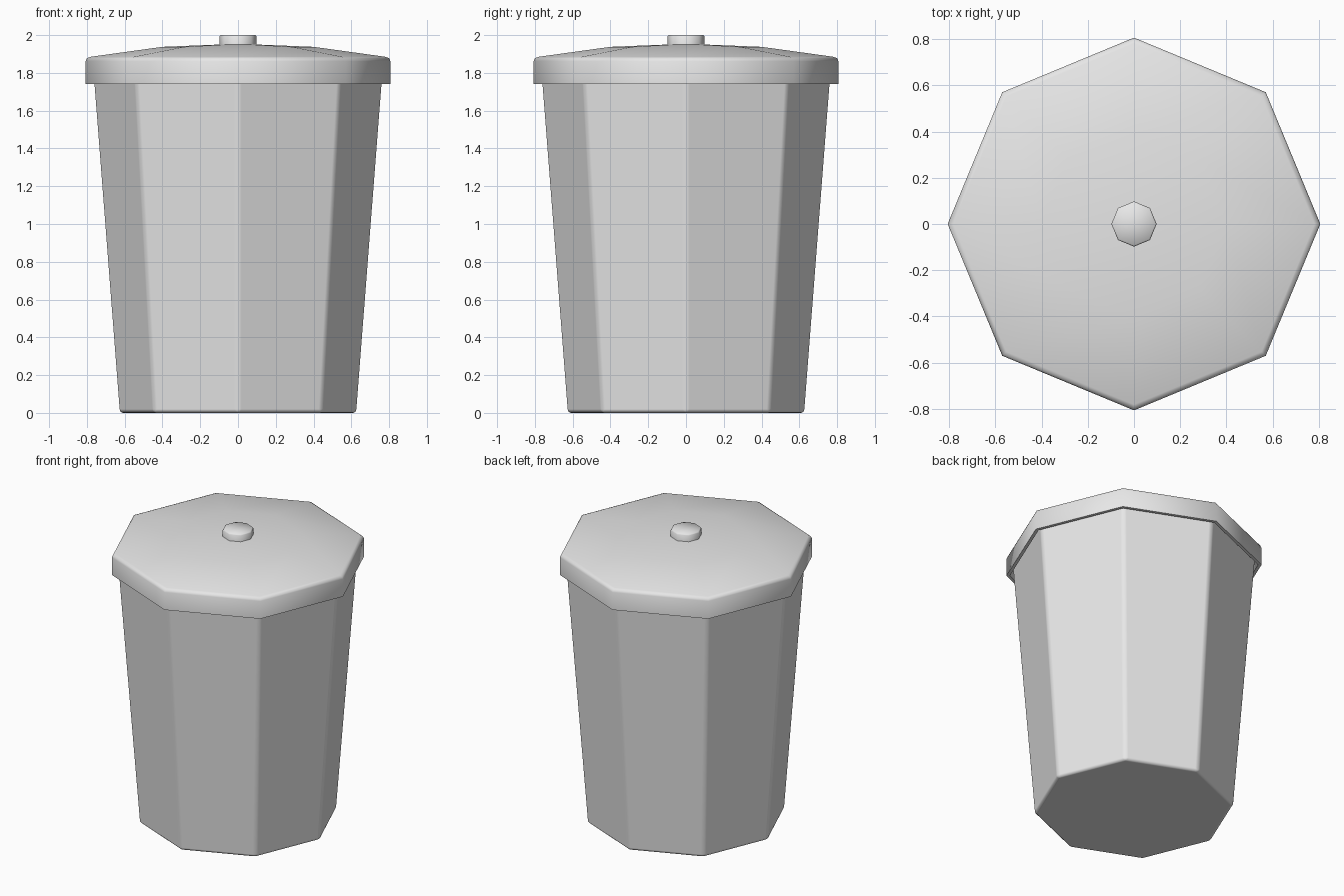
import bpy
import bmesh
from math import pi, cos, sin, radians

if "Cube" in bpy.data.objects:
    bpy.data.objects.remove(bpy.data.objects["Cube"], do_unlink=True)

SIDES = 8

grey = bpy.data.materials.new("plain_grey")
grey.use_nodes = True
colour = (0.8, 0.8, 0.8, 1)
grey.diffuse_color = colour
grey.node_tree.nodes["Principled BSDF"].inputs["Base Color"].default_value = colour


def turned_part(name, profile, bevel=0.0):
    """Turn an (r, z) profile into a closed eight-sided solid of revolution."""
    bm = bmesh.new()
    rings = []
    for r, z in profile:
        if r == 0:
            rings.append([bm.verts.new((0, 0, z))] * SIDES)
        else:
            rings.append([bm.verts.new((r * cos(2 * pi * i / SIDES),
                                        r * sin(2 * pi * i / SIDES), z))
                          for i in range(SIDES)])
    for low, high in zip(rings, rings[1:]):
        for i in range(SIDES):
            j = (i + 1) % SIDES
            corners = [low[i], low[j], high[j], high[i]]
            bm.faces.new(list(dict.fromkeys(corners)))
    bmesh.ops.recalc_face_normals(bm, faces=bm.faces)
    mesh = bpy.data.meshes.new(name)
    bm.to_mesh(mesh)
    bm.free()
    mesh.materials.append(grey)
    obj = bpy.data.objects.new(name, mesh)
    bpy.context.collection.objects.link(obj)

    bpy.ops.object.select_all(action='DESELECT')
    obj.select_set(True)
    bpy.context.view_layer.objects.active = obj
    bpy.ops.object.shade_smooth_by_angle(angle=radians(60))
    if bevel:
        mesh.shade_smooth()
        mod = obj.modifiers.new("soft_edges", 'BEVEL')
        mod.width = bevel
        mod.segments = 3
        mod.limit_method = 'ANGLE'
        mod.angle_limit = radians(30)
        mod.harden_normals = True
    return obj


# Tapered bin body with softened corners
turned_part("bin_body", [(0, 0), (0.63, 0), (0.773, 1.85), (0, 1.85)], bevel=0.02)

# Domed lid with a hanging rim, hollow underneath
turned_part("lid", [(0, 1.86), (0.785, 1.86), (0.785, 1.74), (0.807, 1.74),
                    (0.807, 1.862), (0.8, 1.877), (0.782, 1.885),
                    (0.4, 1.938), (0.1, 1.95), (0, 1.95)])

# Small round handle
turned_part("lid_knob", [(0, 1.93), (0.098, 1.93), (0.098, 1.993),
                         (0.092, 2.0), (0, 2.0)])
